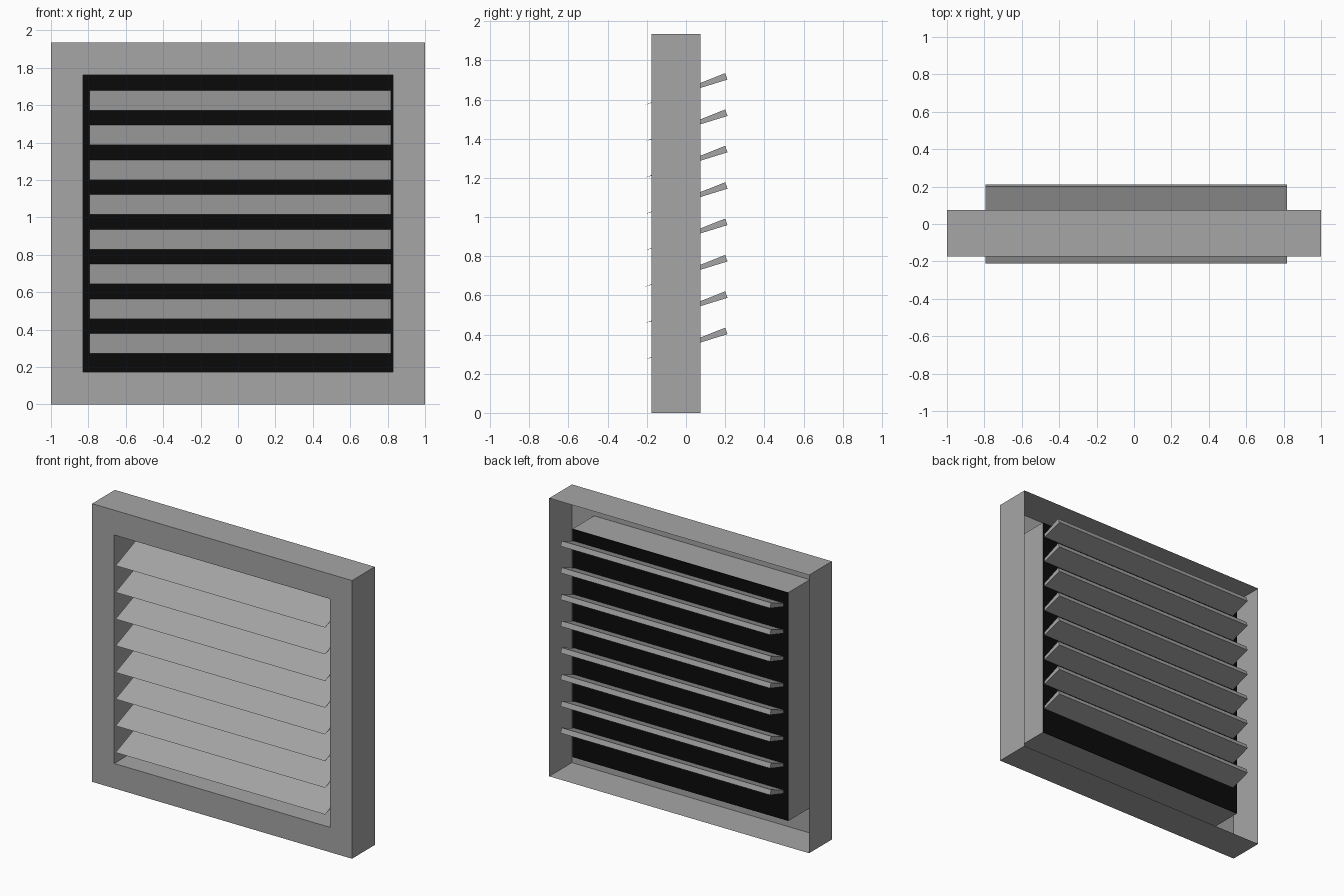
import bpy

if "Cube" in bpy.data.objects:
    bpy.data.objects.remove(bpy.data.objects["Cube"])


def material(name, v):
    m = bpy.data.materials.new(name)
    m.diffuse_color = (v, v, v, 1)
    m.use_nodes = True
    m.node_tree.nodes["Principled BSDF"].inputs["Base Color"].default_value = m.diffuse_color
    return m


GREY = material("grey metal", 0.38)
BLACK = material("black screen", 0.003)


def mesh_object(name, verts, faces, mat):
    me = bpy.data.meshes.new(name)
    me.from_pydata(verts, [], faces)
    me.materials.append(mat)
    ob = bpy.data.objects.new(name, me)
    bpy.context.collection.objects.link(ob)
    return ob


def loop(x, z0, z1, y):
    return [(-x, y, z0), (x, y, z0), (x, y, z1), (-x, y, z1)]


# Frame: folded sheet, open at the back (outer wall, front plate, inner wall)
rings = [loop(1, 0, 1.935, 0.075), loop(1, 0, 1.935, -0.175),
         loop(0.83, 0.173, 1.762, -0.175), loop(0.83, 0.173, 1.762, 0.06)]
verts = [p for r in rings for p in r]
faces = []
for r in range(3):
    for i in range(4):
        j = (i + 1) % 4
        faces.append((r * 4 + i, r * 4 + j, r * 4 + 4 + j, r * 4 + 4 + i))
mesh_object("frame", verts, faces, GREY)

# Screen closing the back of the inner wall
mesh_object("screen",
            loop(0.829, 0.174, 1.761, 0.058) + loop(0.829, 0.174, 1.761, 0.062),
            [(0, 1, 2, 3), (7, 6, 5, 4), (0, 4, 5, 1), (1, 5, 6, 2),
             (2, 6, 7, 3), (3, 7, 4, 0)], BLACK)

# Eight wedge-shaped slats, thin at the front edge and rising to the back
X0, X1 = -0.795, 0.817
for k in range(8):
    z = 0.272 + k * 0.1857
    profile = [(-0.21, z), (0.212, z + 0.13), (0.2, z + 0.163)]
    v = [(x, y, h) for x in (X0, X1) for y, h in profile]
    mesh_object("slat_%d" % (k + 1), v,
                [(2, 1, 0), (3, 4, 5), (0, 1, 4, 3), (1, 2, 5, 4), (2, 0, 3, 5)],
                GREY)
